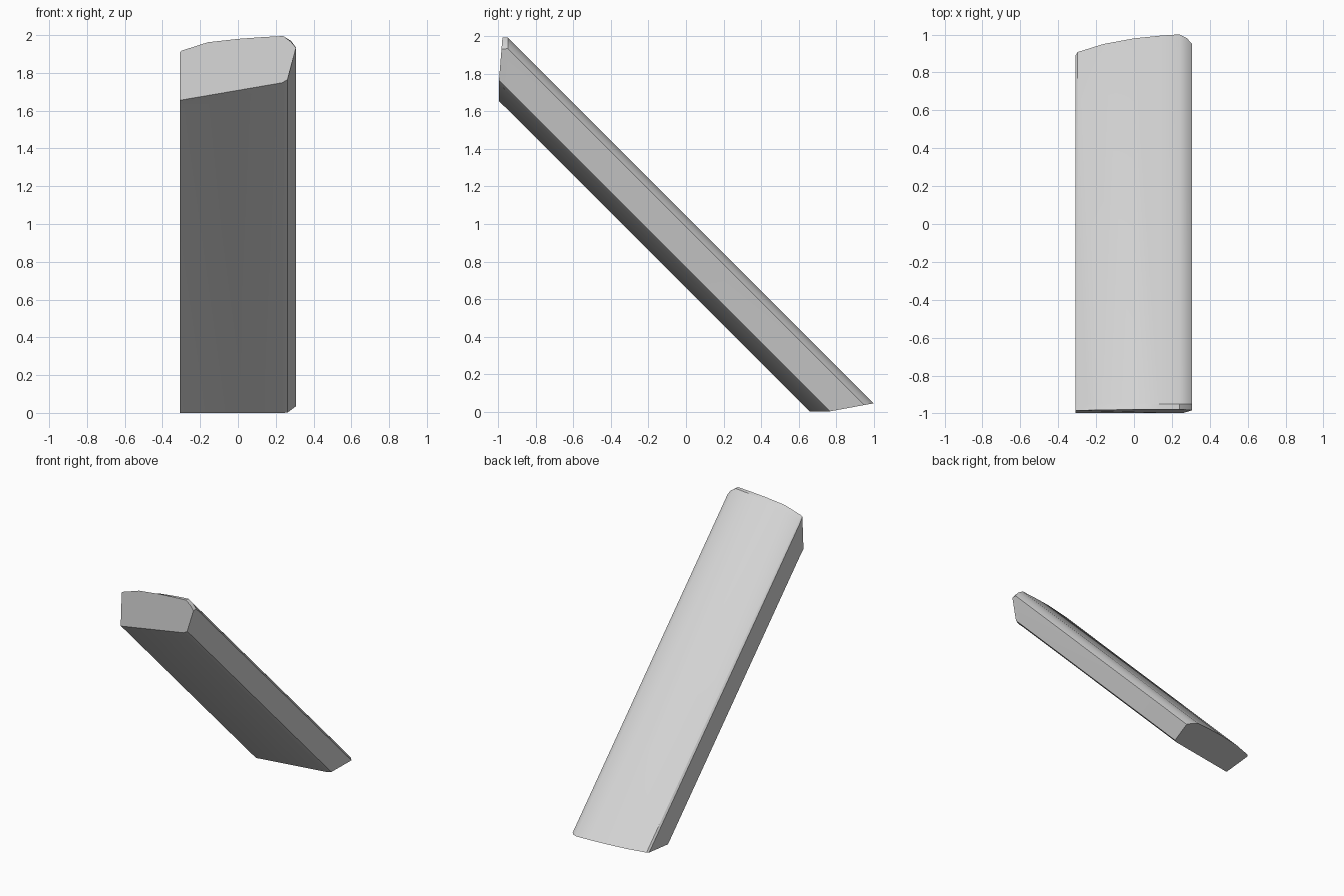
import bpy
import bmesh
from math import radians

cube = bpy.data.objects.get("Cube")
if cube:
    bpy.data.objects.remove(cube, do_unlink=True)

# One plain grey for the whole plank
grey = bpy.data.materials.new("plain grey")
grey.use_nodes = True
colour = (0.65, 0.65, 0.65, 1)
grey.diffuse_color = colour
grey.node_tree.nodes["Principled BSDF"].inputs["Base Color"].default_value = colour

# Cross-section: x, offset (y + z, constant along the slope), height at the upper end
profile = [
    (-0.308, 0.66, 1.655),
    (-0.308, 0.915, 1.91),
    (-0.297, 0.935, 1.918),
    (-0.16, 0.985, 1.962),
    (0.0, 1.02, 1.98),
    (0.14, 1.037, 1.99),
    (0.24, 1.045, 1.995),
    (0.28, 1.02, 1.965),
    (0.307, 0.985, 1.932),
    (0.262, 0.77, 1.765),
    (0.235, 0.753, 1.748),
]


def foot(x, s):
    """Lower end, rising gently towards the back."""
    z = 0.155 * max(0, s - 0.76)
    return x, s - z, z


def shoulder(x, s):
    """Section just behind the upper end."""
    return x, -0.95, s + 0.95


def head(x, s, z):
    """Upper end face, leaning back a little at the top."""
    return x, -0.998 + 0.02 * max(0, (z - 1.75) / 0.25), z


# Slanted plank: three rings bridged along the slope, capped at both ends
bm = bmesh.new()
rings = [
    [bm.verts.new(foot(x, s)) for x, s, z in profile],
    [bm.verts.new(shoulder(x, s)) for x, s, z in profile],
    [bm.verts.new(head(x, s, z)) for x, s, z in profile],
]
count = len(profile)
for a, b in zip(rings, rings[1:]):
    for i in range(count):
        j = (i + 1) % count
        bm.faces.new((a[i], a[j], b[j], b[i]))
bm.faces.new(rings[0])
bm.faces.new(rings[-1])
bmesh.ops.recalc_face_normals(bm, faces=bm.faces[:])

mesh = bpy.data.meshes.new("slanted_plank")
bm.to_mesh(mesh)
bm.free()
mesh.materials.append(grey)
plank = bpy.data.objects.new("slanted_plank", mesh)
bpy.context.collection.objects.link(plank)

# Soft crown, crisp ends and side edges
bpy.ops.object.select_all(action="DESELECT")
plank.select_set(True)
bpy.context.view_layer.objects.active = plank
bpy.ops.object.shade_smooth_by_angle(angle=radians(30))
